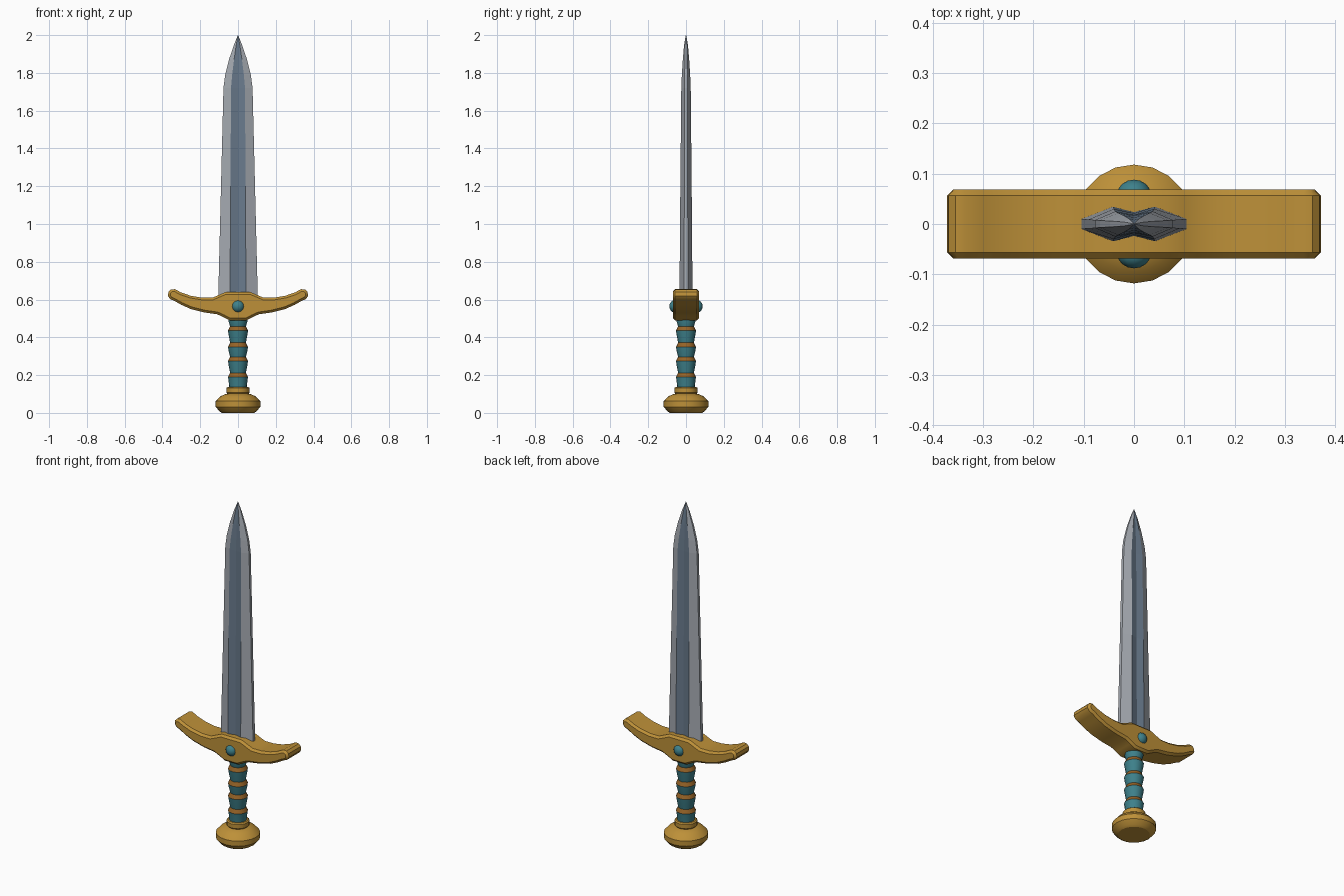
import bpy, bmesh, math
from mathutils import Matrix

if "Cube" in bpy.data.objects:
    bpy.data.objects.remove(bpy.data.objects["Cube"])


def material(name, rgb):
    m = bpy.data.materials.new(name)
    m.diffuse_color = (*rgb, 1)
    m.use_nodes = True
    m.node_tree.nodes["Principled BSDF"].inputs["Base Color"].default_value = m.diffuse_color
    return m


GOLD = material("gold", (0.51, 0.28, 0.04))
TEAL = material("teal leather", (0.048, 0.22, 0.26))
STEEL = material("steel", (0.376, 0.402, 0.44))
DARK_STEEL = material("blue steel", (0.141, 0.195, 0.262))
BROWN = material("brown cord", (0.305, 0.125, 0.02))


def finish(name, bm, mats, smooth=None):
    bmesh.ops.recalc_face_normals(bm, faces=bm.faces)
    mesh = bpy.data.meshes.new(name)
    bm.to_mesh(mesh)
    bm.free()
    for m in mats:
        mesh.materials.append(m)
    ob = bpy.data.objects.new(name, mesh)
    bpy.context.collection.objects.link(ob)
    if smooth:
        bpy.ops.object.select_all(action='DESELECT')
        ob.select_set(True)
        bpy.context.view_layer.objects.active = ob
        bpy.ops.object.shade_smooth_by_angle(angle=math.radians(smooth))
    return ob


def loft(bm, rings, slot):
    """Bridge closed rings; slot(ring_index, side_index) picks the material."""
    rows = [[bm.verts.new(p) for p in ring] for ring in rings]
    n = len(rows[0])
    for i in range(len(rows) - 1):
        for j in range(n):
            k = (j + 1) % n
            f = bm.faces.new((rows[i][j], rows[i][k], rows[i + 1][k], rows[i + 1][j]))
            f.material_index = slot(i, j)
    bm.faces.new(rows[0])
    bm.faces.new(rows[-1])


def lathe(name, profile, mats, slot, sides, smooth):
    bm = bmesh.new()
    turn = [2 * math.pi * k / sides for k in range(sides)]
    loft(bm, [[(r * math.cos(a), r * math.sin(a), z) for a in turn]
              for r, z in profile], slot)
    return finish(name, bm, mats, smooth)


# Blade: flat cutting edges, ridges and a dark V-shaped fuller
# height, half width, fuller half width, ridge depth, edge depth, groove depth
stations = [(0.56, 0.106, 0.042, 0.035, 0.010, 0.024),
            (1.20, 0.090, 0.040, 0.030, 0.009, 0.021),
            (1.72, 0.077, 0.037, 0.025, 0.008, 0.018),
            (1.79, 0.068, 0.031, 0.022, 0.007, 0.016),
            (1.87, 0.048, 0.021, 0.017, 0.006, 0.013),
            (1.95, 0.021, 0.009, 0.010, 0.004, 0.008),
            (2.00, 0.001, 0.0005, 0.001, 0.0005, 0.001)]
bm = bmesh.new()
rings = []
for z, w, f, t, e, g in stations:
    front = [(-w, -e, z), (-f, -t, z), (0, -g, z), (f, -t, z), (w, -e, z)]
    rings.append(front + [(-x, -y, z) for x, y, z in front])
loft(bm, rings, lambda i, j: 1 if j in (1, 2, 6, 7) else 0)
finish("blade", bm, [STEEL, DARK_STEEL])

# Crossguard: mirrored outline, thickened, with bevelled rims
right = [(0.045, 0.49), (0.075, 0.506), (0.11, 0.522), (0.18, 0.532),
         (0.25, 0.55), (0.30, 0.572), (0.335, 0.592), (0.36, 0.603),
         (0.371, 0.62), (0.368, 0.64), (0.355, 0.653), (0.335, 0.655),
         (0.30, 0.637), (0.25, 0.62), (0.19, 0.61), (0.135, 0.61),
         (0.10, 0.625), (0.065, 0.64)]
outline = right + [(-x, z) for x, z in reversed(right)]
bm = bmesh.new()
face = bm.faces.new([bm.verts.new((x, -0.069, z)) for x, z in outline])
ext = bmesh.ops.extrude_face_region(bm, geom=[face])
bmesh.ops.translate(bm, vec=(0, 0.138, 0),
                    verts=[v for v in ext["geom"] if isinstance(v, bmesh.types.BMVert)])
bmesh.ops.recalc_face_normals(bm, faces=bm.faces)
rims = [e for e in bm.edges if abs(e.verts[0].co.y - e.verts[1].co.y) < 1e-5]
bmesh.ops.bevel(bm, geom=rims, offset=0.012, segments=1, profile=0.5, affect='EDGES')
finish("crossguard", bm, [GOLD], 35)

# Gems on both faces of the guard
for side, label in ((-1, "front"), (1, "back")):
    bm = bmesh.new()
    bmesh.ops.create_uvsphere(bm, u_segments=12, v_segments=8, radius=1)
    bmesh.ops.transform(bm, verts=bm.verts,
                        matrix=Matrix.Translation((0, side * 0.06, 0.564))
                        @ Matrix.Diagonal((0.033, 0.028, 0.033, 1))
                        @ Matrix.Rotation(math.pi / 2, 4, 'X'))
    finish(label + "_gem", bm, [TEAL], 50)

# Grip: flared leather sections separated by sloping cord bands
profile, bands = [(0.045, 0.12)], []
for z in (0.20, 0.285, 0.36, 0.445):
    profile += [(0.050, z - 0.03), (0.053, z - 0.010)]
    bands.append(len(profile) - 1)
    profile.append((0.042, z + 0.012))
profile += [(0.050, 0.485), (0.050, 0.52)]
lathe("grip", profile, [TEAL, BROWN], lambda i, j: 1 if i in bands else 0, 16, 30)

# Pommel with collar
lathe("pommel",
      [(0.085, 0), (0.098, 0.008), (0.118, 0.032), (0.118, 0.062), (0.095, 0.087),
       (0.068, 0.099), (0.056, 0.102), (0.061, 0.108), (0.061, 0.132), (0.054, 0.138)],
      [GOLD], lambda i, j: 0, 20, 30)
